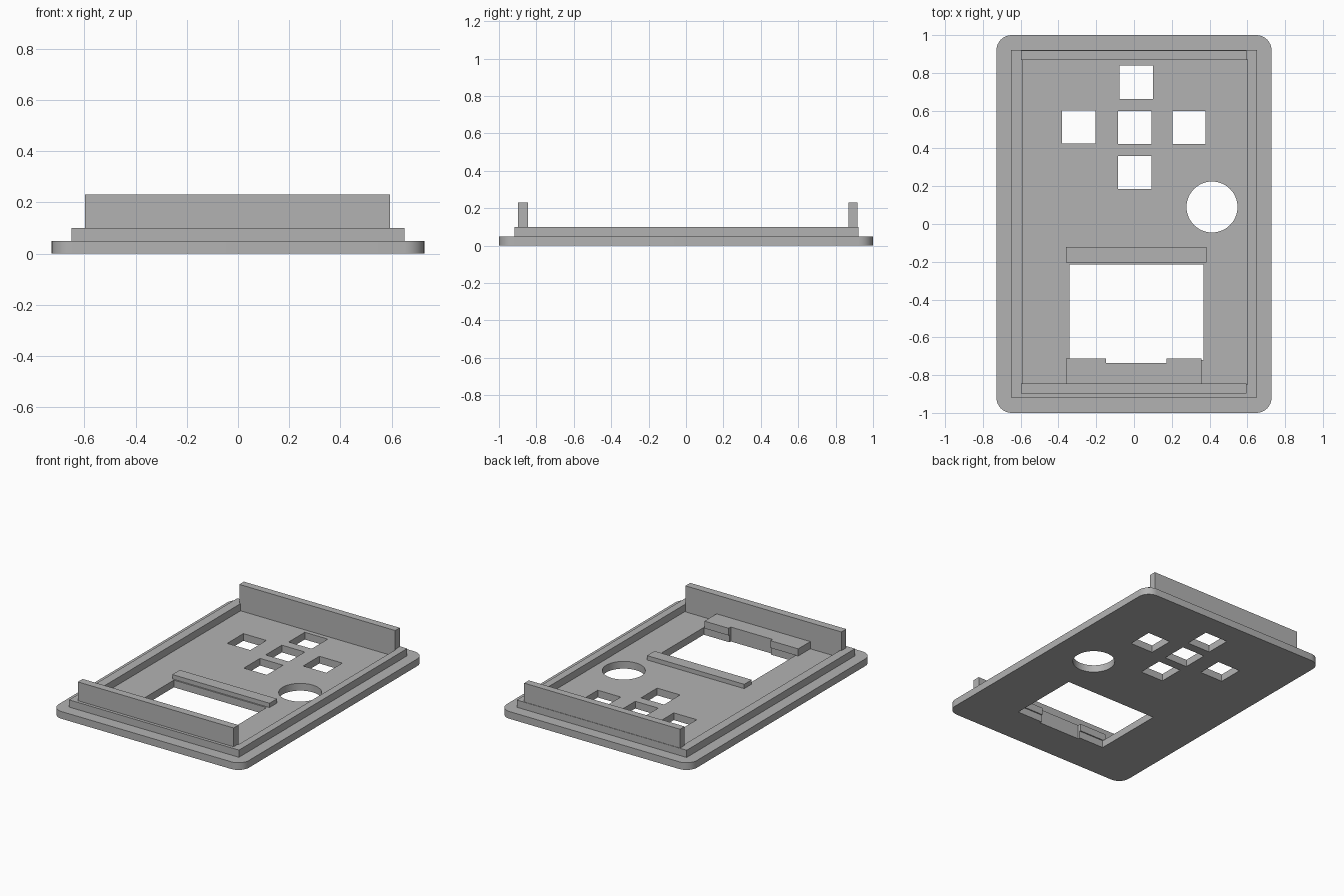
import bpy, bmesh
from math import sin, cos, pi, radians

cube = bpy.data.objects.get("Cube")
if cube:
    bpy.data.objects.remove(cube, do_unlink=True)

grey = bpy.data.materials.new("grey plastic")
grey.use_nodes = True
grey.diffuse_color = (0.45, 0.45, 0.45, 1)
grey.node_tree.nodes["Principled BSDF"].inputs["Base Color"].default_value = (0.45, 0.45, 0.45, 1)


def rect(x0, x1, y0, y1):
    return [(x0, y0), (x1, y0), (x1, y1), (x0, y1)]


def arc(cx, cy, r, start, sweep, n):
    return [(cx + r * cos(start + sweep * i / n), cy + r * sin(start + sweep * i / n))
            for i in range(n + 1)]


def slab(name, outlines, z0, z1):
    """Extrude an outline, with any further outlines as holes, from z0 to z1."""
    curve = bpy.data.curves.new(name, 'CURVE')
    curve.dimensions = '2D'
    curve.fill_mode = 'BOTH'
    curve.extrude = (z1 - z0) / 2
    for points in outlines:
        spline = curve.splines.new('POLY')
        spline.points.add(len(points) - 1)
        for p, (x, y) in zip(spline.points, points):
            p.co = (x, y, 0, 1)
        spline.use_cyclic_u = True
    temp = bpy.data.objects.new(name, curve)
    bpy.context.collection.objects.link(temp)
    bpy.context.view_layer.update()
    mesh = bpy.data.meshes.new_from_object(
        temp.evaluated_get(bpy.context.evaluated_depsgraph_get()))
    bpy.data.objects.remove(temp, do_unlink=True)

    # Weld the caps to the sides and lift into place
    bm = bmesh.new()
    bm.from_mesh(mesh)
    bmesh.ops.remove_doubles(bm, verts=bm.verts, dist=0.0001)
    bmesh.ops.recalc_face_normals(bm, faces=bm.faces)
    bmesh.ops.translate(bm, verts=bm.verts, vec=(0, 0, (z0 + z1) / 2))
    bm.to_mesh(mesh)
    bm.free()
    mesh.materials.clear()
    mesh.materials.append(grey)
    obj = bpy.data.objects.new(name, mesh)
    bpy.context.collection.objects.link(obj)
    bpy.ops.object.select_all(action='DESELECT')
    obj.select_set(True)
    bpy.context.view_layer.objects.active = obj
    bpy.ops.object.shade_smooth_by_angle(angle=radians(30))
    return obj


PLATE, RIM, WALL = 0.05, 0.10, 0.23

# Face plate: rounded outline, five button holes, dial hole and screen window
W, R = 0.728, 0.08
outline = []
for k, (sx, sy) in enumerate([(1, 1), (-1, 1), (-1, -1), (1, -1)]):
    outline += arc(sx * (W - R), sy * (1 - R), R, k * pi / 2, pi / 2, 8)

S = 0.088
buttons = [(0.012, 0.75), (-0.292, 0.513), (0.004, 0.511), (0.291, 0.511), (0.004, 0.272)]
holes = [rect(x - S, x + S, y - S, y + S) for x, y in buttons]
holes.append(arc(0.413, 0.09, 0.135, 0, 2 * pi, 48)[:-1])
n0, n1, notch = -0.148, 0.172, -0.735
holes.append([(-0.341, -0.72), (n0, -0.72), (n0, notch), (n1, notch), (n1, -0.72),
              (0.368, -0.72), (0.368, -0.214), (-0.341, -0.214)])
slab("face_plate", [outline] + holes, 0, PLATE)

# Raised rim around the inside
slab("rim", [rect(-0.65, 0.65, -0.918, 0.921), rect(-0.588, 0.6, -0.85, 0.872)], PLATE, RIM)

# Tall end walls
slab("back_wall", [rect(-0.598, 0.595, 0.868, 0.918)], PLATE, WALL)
slab("front_wall", [rect(-0.598, 0.595, -0.897, -0.844)], PLATE, WALL)

# Screen holders: a low bar behind the window and a notched ledge in front
slab("screen_bar", [rect(-0.36, 0.384, -0.204, -0.122)], PLATE, 0.08)
slab("screen_ledge", [[(-0.36, -0.845), (0.357, -0.845), (0.357, -0.712), (n1, -0.712),
                       (n1, notch), (n0, notch), (n0, -0.712), (-0.36, -0.712)]], PLATE, RIM)
